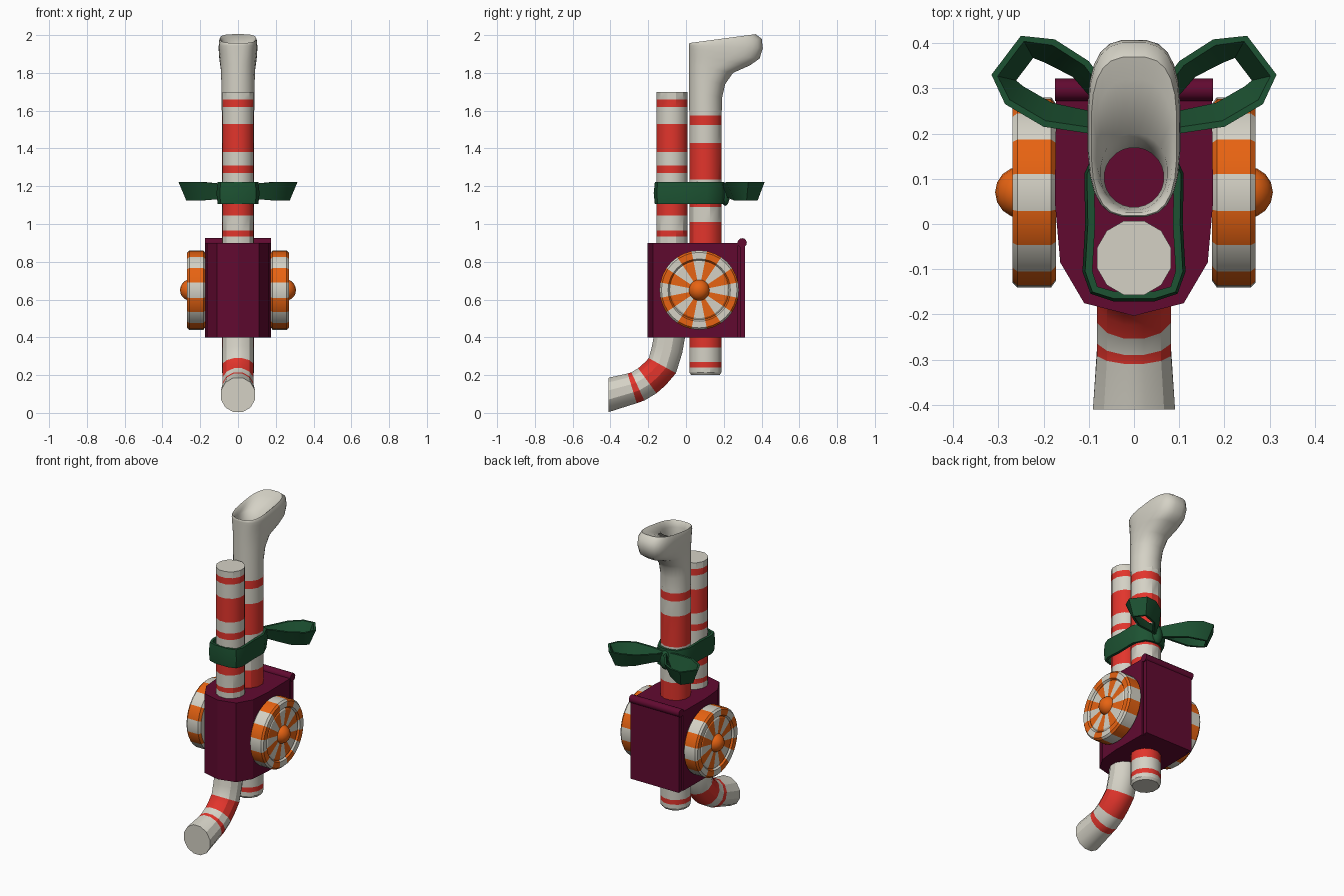
import bpy, bmesh, math
from mathutils import Vector

if "Cube" in bpy.data.objects:
    bpy.data.objects.remove(bpy.data.objects["Cube"])


def material(name, rgb):
    m = bpy.data.materials.new(name)
    m.diffuse_color = (*rgb, 1)
    m.use_nodes = True
    m.node_tree.nodes["Principled BSDF"].inputs["Base Color"].default_value = m.diffuse_color
    return m


WHITE = material("cream_white", (0.66, 0.64, 0.56))
RED = material("candy_red", (0.76, 0.035, 0.025))
ORANGE = material("orange", (0.80, 0.125, 0.006))
MAROON = material("maroon", (0.12, 0.003, 0.03))
GREEN = material("ribbon_green", (0.012, 0.085, 0.032))


def finish(name, bm, mats, angle=30):
    bmesh.ops.recalc_face_normals(bm, faces=bm.faces)
    me = bpy.data.meshes.new(name)
    bm.to_mesh(me)
    bm.free()
    for m in mats:
        me.materials.append(m)
    ob = bpy.data.objects.new(name, me)
    bpy.context.collection.objects.link(ob)
    bpy.ops.object.select_all(action='DESELECT')
    ob.select_set(True)
    bpy.context.view_layer.objects.active = ob
    bpy.ops.object.shade_smooth_by_angle(angle=math.radians(angle))
    return ob


def loft(name, rings, mats, rule=lambda i, j: 0, cap0=True, cap1=True, closed=False, angle=30):
    """Skin closed rings of points; rule(ring, side) picks the colour."""
    bm = bmesh.new()
    vs = [[bm.verts.new(p) for p in r] for r in rings]
    n, m = len(vs), len(vs[0])
    for i in range(n if closed else n - 1):
        a, b = vs[i], vs[(i + 1) % n]
        for j in range(m):
            k = (j + 1) % m
            bm.faces.new((a[j], a[k], b[k], b[j])).material_index = rule(i, j)
    if not closed:
        if cap0:
            bm.faces.new(vs[0])
        if cap1:
            bm.faces.new(vs[-1])
    return finish(name, bm, mats, angle)


def tube(name, path, sides=12, cap0=True, cap1=True, end_dir=None):
    """Striped tube in the yz plane; path rows are y, z, radius, red?"""
    pts = [Vector((0, p[0], p[1])) for p in path]
    rings = []
    for i, p in enumerate(pts):
        t = Vector()
        if i > 0:
            t += (p - pts[i - 1]).normalized()
        if i < len(pts) - 1:
            t += (pts[i + 1] - p).normalized()
        if end_dir and i == len(pts) - 1:
            t = Vector(end_dir)
        t.normalize()
        n = Vector((0, t.z, -t.y))
        if t.length < 0.1:
            n = Vector((0, -1, 0))
        r = path[i][2]
        rings.append([p + r * (math.cos(a) * Vector((1, 0, 0)) + math.sin(a) * n)
                      for a in (2 * math.pi * (k + 0.5) / sides for k in range(sides))])
    return loft(name, rings, [WHITE, RED], lambda i, j: path[i][3], cap0, cap1)


# Front tube: straight striped upper part, bent foot
R = 0.085
front = [(-0.075, z, R, c) for z, c in [
    (1.70, 0), (1.66, 1), (1.62, 0), (1.53, 1), (1.38, 0), (1.31, 1), (1.27, 0),
    (1.18, 1), (1.045, 0), (0.965, 1), (0.935, 0), (0.50, 0)]]
front += [(-0.085, 0.42, R, 0), (-0.10, 0.335, R, 0), (-0.125, 0.25, R, 1), (-0.165, 0.205, R, 1),
          (-0.205, 0.17, R, 0), (-0.255, 0.14, R, 1), (-0.285, 0.13, R, 0), (-0.41, 0.095, 0.094, 0)]
tube("front_tube", front, end_dir=(0, -1, 0))

# Back tube: hollow striped part above the box, capped stub below
tube("back_tube", [(0.103, z, 0.088, c) for z, c in [
    (1.61, 0), (1.575, 1), (1.525, 0), (1.43, 1), (1.235, 0), (1.11, 1), (1.09, 0),
    (1.01, 1), (0.88, 0)]], cap0=False, cap1=False)
tube("back_tube_stub", [(0.103, 0.45, 0.088, 1), (0.103, 0.345, 0.088, 0), (0.103, 0.27, 0.088, 1),
                        (0.103, 0.24, 0.088, 0), (0.103, 0.215, 0.088, 0), (0.103, 0.20, 0.078, 0)])

# Flared mouth with a rising rear lip and an open bore: y0, y1, half width, z front, z back, squareness
mouth = [
    (0.015, 0.191, 0.088, 1.60, 1.60, 2), (0.015, 0.192, 0.088, 1.70, 1.67, 2),
    (0.015, 0.208, 0.089, 1.78, 1.74, 2.1), (0.015, 0.25, 0.092, 1.85, 1.80, 2.3),
    (0.015, 0.34, 0.098, 1.90, 1.84, 2.7), (0.015, 0.39, 0.102, 1.93, 1.875, 2.9),
    (0.015, 0.408, 0.103, 1.945, 1.93, 3), (0.015, 0.402, 0.101, 1.955, 1.98, 3),
    (0.018, 0.37, 0.095, 1.958, 2.005, 3), (0.024, 0.32, 0.086, 1.952, 1.99, 2.7),
    (0.03, 0.20, 0.074, 1.92, 1.94, 2.1), (0.037, 0.169, 0.066, 1.86, 1.86, 2),
    (0.037, 0.169, 0.066, 0.89, 0.89, 2)]
rings = []
for y0, y1, w, z0, z1, e in mouth:
    ring = []
    for k in range(24):
        a = 2 * math.pi * (k + 0.5) / 24
        c, s = math.cos(a), math.sin(a)
        v = math.copysign(abs(s) ** (2 / e), s)
        ring.append((w * math.copysign(abs(c) ** (2 / e), c),
                     (y0 + y1) / 2 + v * (y1 - y0) / 2, z0 + (z1 - z0) * (v + 1) / 2))
    rings.append(ring)
loft("flared_mouth", rings, [WHITE], cap0=False, cap1=False, angle=50)


# Maroon box with angled front, narrow neck and rear door
def prism(name, half, z0, z1):
    pts = half + [(-x, y) for x, y in reversed(half) if x > 0]
    return loft(name, [[(x, y, z) for x, y in pts] for z in (z0, z1)], [MAROON], angle=20)


prism("box_body", [(0, -0.203), (0.11, -0.175), (0.163, -0.085), (0.175, 0.05), (0.172, 0.276),
                   (0.155, 0.276), (0.155, 0.29)], 0.40, 0.90)
prism("rear_door", [(0.168, 0.285), (0.168, 0.312)], 0.40, 0.90)
loft("door_hinge", [[(x, 0.297 + 0.025 * math.cos(a), 0.90 + 0.025 * math.sin(a))
                     for a in (2 * math.pi * k / 12 for k in range(12))] for x in (-0.175, 0.175)],
     [MAROON], angle=40)

# Peppermint discs with sixteen wedges and a round hub, one on each side
profile = [(0.195, 0.172), (0.21, 0.183), (0.21, 0.258), (0.20, 0.269), (0.165, 0.269), (0.157, 0.258),
           (0.148, 0.264), (0.03, 0.264)]
for side, sx in (("right", 1), ("left", -1)):
    loft(side + "_peppermint_disc",
         [[(sx * x, 0.07 + r * math.cos(a), 0.65 + r * math.sin(a))
           for a in (2 * math.pi * k / 32 for k in range(32))] for r, x in profile],
         [WHITE, ORANGE], lambda i, j: ((j + 1) // 2) % 2)
    bm = bmesh.new()
    bmesh.ops.create_uvsphere(bm, u_segments=16, v_segments=10, radius=0.057)
    bmesh.ops.translate(bm, verts=bm.verts, vec=(sx * 0.25, 0.07, 0.65))
    finish(side + "_hub", bm, [ORANGE], 60)


# Ribbon: closed strip following outer points x, y with height factor h
def ribbon(name, pts, z0, z1, thick, slant, bulge, sx=1):
    rings, n, zm = [], len(pts), (z0 + z1) / 2
    for i, (x, y, h) in enumerate(pts):
        a, b = pts[i - 1], pts[(i + 1) % n]
        t = Vector((b[0] - a[0], b[1] - a[1])).normalized()
        nx, ny = t.y, -t.x
        lo, hi = zm - (zm - z0) * h, zm + (z1 - zm) * h
        sec = [(0, hi), (bulge - slant * h / 2, (lo + hi) / 2), (-slant * h, lo),
               (-slant * h - thick, lo), (bulge - slant * h / 2 - thick, (lo + hi) / 2), (-thick, hi)]
        rings.append([(sx * (x + nx * d), y + ny * d, z) for d, z in sec])
    loft(name, rings, [GREEN], closed=True, angle=50)


half = [(0.045, -0.165, 1), (0.092, -0.15, 1), (0.108, -0.105, 1), (0.102, 0.0, 1),
        (0.104, 0.11, 1), (0.07, 0.185, 1), (0.02, 0.203, 1)]
ribbon("ribbon_band", half + [(-x, y, h) for x, y, h in reversed(half)], 1.105, 1.222, 0.016, 0, 0.006)
bow = [(0.0, 0.19, 0.6), (0.10, 0.20, 0.85), (0.20, 0.215, 1), (0.285, 0.265, 1), (0.315, 0.33, 1),
       (0.25, 0.416, 1), (0.175, 0.408, 1), (0.10, 0.36, 0.85), (0.015, 0.245, 0.6)]
for side, sx in (("right", 1), ("left", -1)):
    ribbon(side + "_bow_loop", bow, 1.125, 1.222, 0.014, 0.042, 0, sx)

# Knot where the bow loops meet
bm = bmesh.new()
bmesh.ops.create_icosphere(bm, subdivisions=2, radius=1)
for v in bm.verts:
    v.co = Vector((v.co.x * 0.035, 0.208 + v.co.y * 0.025, 1.155 + v.co.z * 0.06))
finish("bow_knot", bm, [GREEN], 60)
